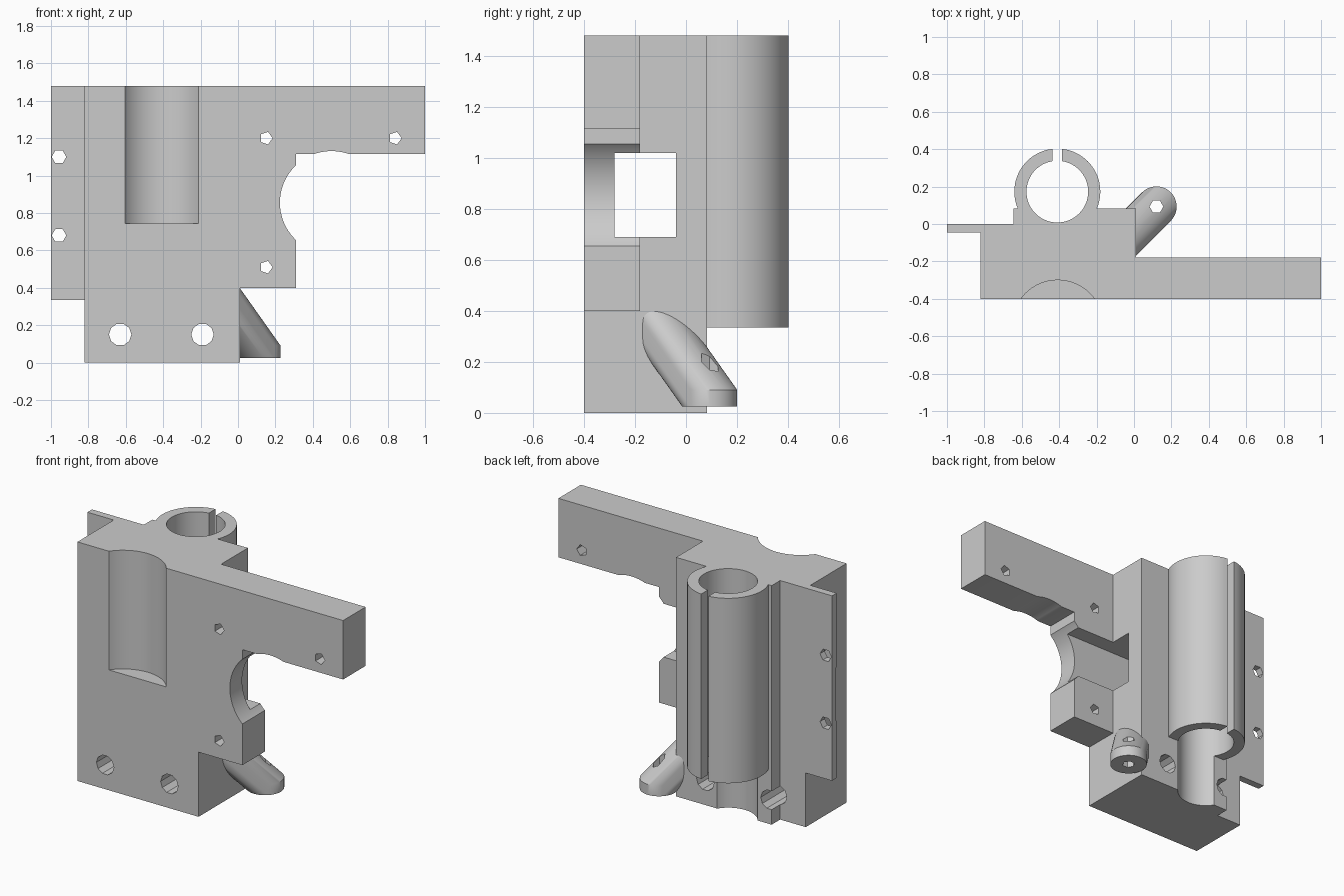
import bpy, bmesh, math
from mathutils import Vector

default = bpy.data.objects.get("Cube")
if default:
    bpy.data.objects.remove(default, do_unlink=True)

GREY = (0.6, 0.6, 0.6, 1)
grey = bpy.data.materials.new("grey plastic")
grey.use_nodes = True
grey.diffuse_color = GREY
grey.node_tree.nodes["Principled BSDF"].inputs["Base Color"].default_value = GREY


def add_object(name, bm):
    bmesh.ops.recalc_face_normals(bm, faces=bm.faces)
    mesh = bpy.data.meshes.new(name)
    bm.to_mesh(mesh)
    bm.free()
    mesh.materials.append(grey)
    obj = bpy.data.objects.new(name, mesh)
    bpy.context.collection.objects.link(obj)
    return obj


def place(axis, a, b, depth):
    """Point on a profile drawn across the given axis."""
    return Vector({"X": (depth, a, b), "Y": (a, depth, b), "Z": (a, b, depth)}[axis])


def extrude(name, profile, axis, low, high):
    bm = bmesh.new()
    face = bm.faces.new([bm.verts.new(place(axis, a, b, low)) for a, b in profile])
    new = bmesh.ops.extrude_face_region(bm, geom=[face], use_keep_orig=True)["geom"]
    bmesh.ops.translate(bm, vec=place(axis, 0, 0, high - low),
                        verts=[v for v in new if isinstance(v, bmesh.types.BMVert)])
    return add_object(name, bm)


def circle(a, b, radius, sides=64):
    steps = [math.tau * i / sides for i in range(sides)]
    return [(a + radius * math.cos(t), b + radius * math.sin(t)) for t in steps]


def rect(a0, b0, a1, b1):
    return [(a0, b0), (a1, b0), (a1, b1), (a0, b1)]


def combine(target, tool, operation):
    """Apply a boolean and discard the tool."""
    mod = target.modifiers.new(operation, "BOOLEAN")
    mod.operation, mod.solver, mod.object = operation, "EXACT", tool
    bpy.context.view_layer.objects.active = target
    bpy.ops.object.modifier_apply(modifier=mod.name)
    bpy.data.objects.remove(tool, do_unlink=True)


TOP = 1.48
ROD = (-0.41, 0.173)

# Main block with a step at the back
bracket = extrude("bracket", [(-0.82, -0.4), (0.01, -0.4), (0.01, 0.083), (-0.645, 0.083),
                              (-0.645, 0), (-0.82, 0)], "Z", 0, TOP)

# Mounting flange, arm plate and rod clamp joined to the block
solids = [
    extrude("flange", rect(-1, -0.045, -0.82, 0), "Z", 0.335, TOP),
    extrude("arm", [(0.01, 0.4), (0.31, 0.4), (0.31, 1.115), (1, 1.115), (1, TOP), (0.01, TOP)],
            "Y", -0.4, -0.18),
    extrude("clamp", circle(*ROD, 0.23), "Z", 0.335, TOP),
]
for solid in solids:
    combine(bracket, solid, "UNION")

# Rod bore, clamp slit, front recess, side window and round arm cutout
cutters = [
    extrude("bore", circle(*ROD, 0.165), "Z", -0.1, 1.6),
    extrude("slit", rect(-0.435, 0.25, -0.385, 0.5), "Z", -0.1, 1.6),
    extrude("recess", circle(-0.408, -0.544, 0.244), "Z", 0.745, 1.6),
    extrude("window", rect(-0.28, 0.69, -0.04, 1.02), "X", -1.1, 0.5),
    extrude("cutout", circle(0.5, 0.855, 0.276), "Y", -0.5, -0.1),
]
# Screw holes: position, radius, sides
holes = [(-0.63, 0.15, 0.06, 10), (-0.19, 0.15, 0.06, 10),
         (-0.957, 1.1, 0.039, 6), (-0.957, 0.68, 0.039, 6),
         (0.15, 1.2, 0.035, 5), (0.84, 1.2, 0.035, 5), (0.15, 0.51, 0.035, 5)]
for x, z, radius, sides in holes:
    cutters.append(extrude("hole", circle(x, z, radius, sides), "Y", -0.5, 0.6))
for cutter in cutters:
    combine(bracket, cutter, "DIFFERENCE")

# Slanted sensor holder: a short disc swept diagonally into the block
bm = bmesh.new()
SWEEP = 0.25
for shift in (0, SWEEP):
    for z in (0.025, 0.09):
        for x, y in circle(0.12, 0.093, 0.108, 48):
            bm.verts.new((x - shift, y - shift, z + shift * math.sqrt(2)))
hull = bmesh.ops.convex_hull(bm, input=bm.verts)
unused = {g for g in hull["geom_interior"] + hull["geom_unused"]
          if isinstance(g, bmesh.types.BMVert)}
bmesh.ops.delete(bm, geom=list(unused), context="VERTS")
bmesh.ops.dissolve_limit(bm, angle_limit=0.01, verts=bm.verts, edges=bm.edges)
holder = add_object("sensor_holder", bm)
combine(holder, extrude("holder_hole", circle(0.12, 0.093, 0.037, 6), "Z", -0.1, 0.6),
        "DIFFERENCE")

# Smooth the round surfaces, keep the edges crisp
bpy.ops.object.select_all(action="DESELECT")
for obj in (bracket, holder):
    obj.select_set(True)
bpy.context.view_layer.objects.active = bracket
bpy.ops.object.shade_smooth_by_angle(angle=math.radians(30))
